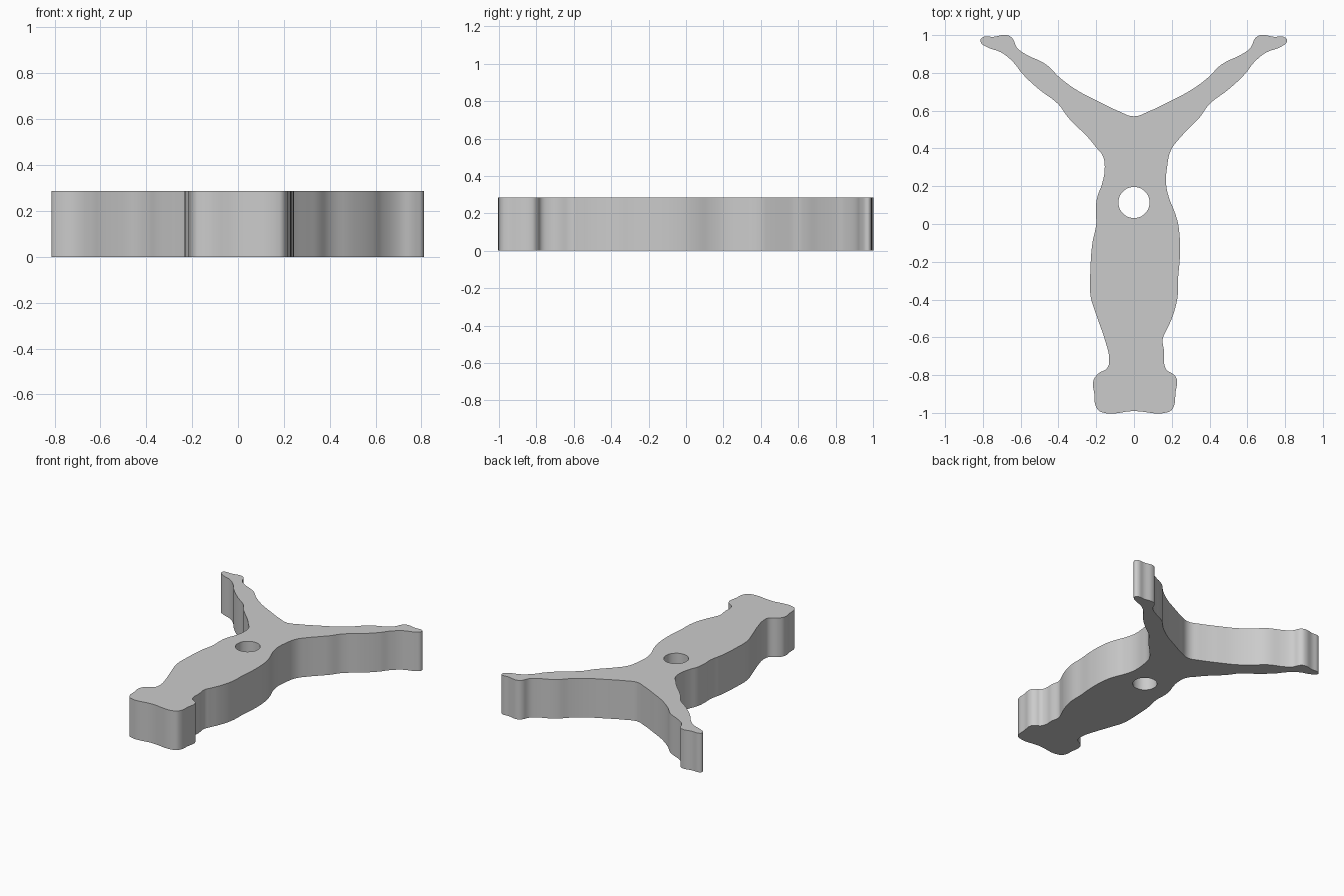
import bpy
import bmesh
import math

if "Cube" in bpy.data.objects:
    bpy.data.objects.remove(bpy.data.objects["Cube"])

HEIGHT = 0.286

# right side of the body, from bottom middle up to the arm
right_body = [
    (0.0, -0.99), (0.18, -0.996), (0.206, -0.975), (0.22, -0.89), (0.226, -0.82),
    (0.205, -0.793), (0.175, -0.775), (0.16, -0.74), (0.16, -0.68), (0.152, -0.61),
    (0.168, -0.57), (0.2, -0.5), (0.23, -0.39), (0.234, -0.28), (0.243, -0.17),
    (0.237, -0.02), (0.22, 0.05), (0.185, 0.14), (0.17, 0.21), (0.175, 0.3),
    (0.195, 0.39), (0.24, 0.452)]

# arm outline, underside to tip and back to the fork
arm = [
    (0.305, 0.52), (0.348, 0.565), (0.4, 0.635), (0.5, 0.712), (0.59, 0.797),
    (0.635, 0.855), (0.7, 0.908), (0.775, 0.937), (0.81, 0.967), (0.802, 0.986),
    (0.74, 0.991), (0.67, 1.0), (0.643, 0.985), (0.618, 0.935), (0.585, 0.907),
    (0.46, 0.842), (0.395, 0.778), (0.3, 0.708), (0.2, 0.655), (0.08, 0.597)]

# left side of the body, from the arm down to the foot
left_body = [
    (-0.245, 0.46), (-0.2, 0.405), (-0.165, 0.36), (-0.155, 0.29), (-0.17, 0.21),
    (-0.195, 0.14), (-0.202, 0.07), (-0.2, 0.0), (-0.22, -0.1), (-0.231, -0.25),
    (-0.23, -0.38), (-0.2, -0.48), (-0.152, -0.62), (-0.132, -0.71), (-0.14, -0.76),
    (-0.19, -0.793), (-0.215, -0.83), (-0.21, -0.9), (-0.2, -0.97), (-0.175, -0.995)]

left_arm = [(-x - 0.004 * x, y) for x, y in reversed(arm)]
outline = right_body + arm + [(0.0, 0.57)] + left_arm + left_body

# round pivot hole
hole = [(0.082 * math.cos(i * math.pi / 4), 0.114 + 0.082 * math.sin(i * math.pi / 4))
        for i in range(8)]


def add_spline(curve, points, resolution):
    s = curve.splines.new('BEZIER')
    s.bezier_points.add(len(points) - 1)
    for bp, (x, y) in zip(s.bezier_points, points):
        bp.co = (x, y, 0)
        bp.handle_left_type = bp.handle_right_type = 'AUTO'
    s.use_cyclic_u = True
    s.resolution_u = resolution


# flat plate extruded from the smooth outline
curve = bpy.data.curves.new("plate_profile", 'CURVE')
curve.dimensions = '2D'
curve.fill_mode = 'BOTH'
curve.extrude = HEIGHT / 2
add_spline(curve, outline, 5)
add_spline(curve, hole, 6)
plate = bpy.data.objects.new("forked_plate", curve)
bpy.context.collection.objects.link(plate)
bpy.context.view_layer.objects.active = plate
plate.select_set(True)
bpy.ops.object.convert(target='MESH')
plate = bpy.context.object
plate.name = "forked_plate"

# weld caps to walls and stand on the ground
bm = bmesh.new()
bm.from_mesh(plate.data)
bmesh.ops.remove_doubles(bm, verts=bm.verts, dist=0.0002)
bmesh.ops.translate(bm, verts=bm.verts, vec=(0, 0, HEIGHT / 2))
bmesh.ops.recalc_face_normals(bm, faces=bm.faces)
bm.to_mesh(plate.data)
bm.free()

grey = bpy.data.materials.new("light grey")
grey.diffuse_color = (0.6, 0.6, 0.6, 1)
grey.use_nodes = True
grey.node_tree.nodes["Principled BSDF"].inputs["Base Color"].default_value = grey.diffuse_color
plate.data.materials.clear()
plate.data.materials.append(grey)
bpy.ops.object.shade_smooth_by_angle(angle=math.radians(30))
